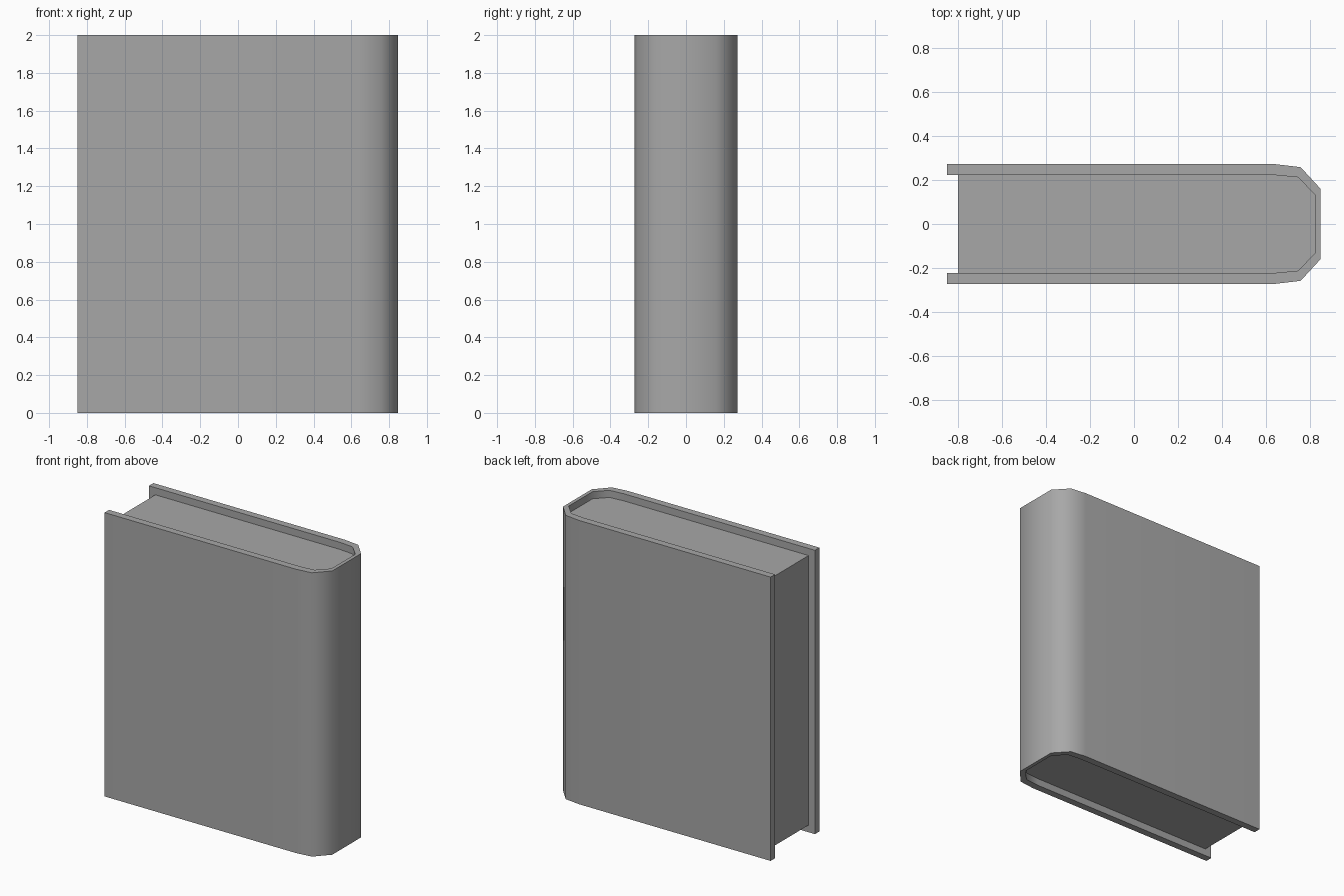
import bpy
import bmesh
import math

cube = bpy.data.objects.get("Cube")
if cube:
    bpy.data.objects.remove(cube, do_unlink=True)

HEIGHT = 2.0
FORE_EDGE = -0.85   # open end of the boards
PAGE_EDGE = -0.80   # open end of the pages
RECESS = 0.05       # how far the pages sit inside the cover

grey = bpy.data.materials.new("book grey")
grey.use_nodes = True
colour = (0.39, 0.39, 0.39, 1)
grey.diffuse_color = colour
grey.node_tree.nodes["Principled BSDF"].inputs["Base Color"].default_value = colour


def mirrored(half):
    """Continue a back-half outline round the spine to the front half."""
    return half + [(x, -y) for x, y in reversed(half)]


def extrude_profile(name, profile, bottom, top):
    """Solid prism from a plan outline, smooth round the spine."""
    bm = bmesh.new()
    base = bm.faces.new([bm.verts.new((x, y, bottom)) for x, y in profile])
    result = bmesh.ops.extrude_face_region(bm, geom=[base])
    raised = [v for v in result["geom"] if isinstance(v, bmesh.types.BMVert)]
    bmesh.ops.translate(bm, verts=raised, vec=(0, 0, top - bottom))
    bmesh.ops.recalc_face_normals(bm, faces=bm.faces)
    mesh = bpy.data.meshes.new(name)
    bm.to_mesh(mesh)
    bm.free()
    mesh.materials.append(grey)
    obj = bpy.data.objects.new(name, mesh)
    bpy.context.collection.objects.link(obj)
    bpy.ops.object.select_all(action="DESELECT")
    obj.select_set(True)
    bpy.context.view_layer.objects.active = obj
    bpy.ops.object.shade_smooth_by_angle(angle=math.radians(60))
    return obj


# Plan outlines, from the rounded shoulder to the flat spine
outer = [(0.64, 0.272), (0.757, 0.258), (0.847, 0.16)]
inner = [(0.64, 0.222), (0.745, 0.212), (0.822, 0.133)]

# Cover: both boards and the spine as one wrapped shell
outside = mirrored([(FORE_EDGE, 0.272)] + outer)
inside = mirrored([(FORE_EDGE, 0.222)] + inner)
extrude_profile("cover", outside + inside[::-1], 0, HEIGHT)

# Page block, filling the cover but recessed on three sides
extrude_profile("page_block", mirrored([(PAGE_EDGE, 0.222)] + inner),
                RECESS, HEIGHT - RECESS)
